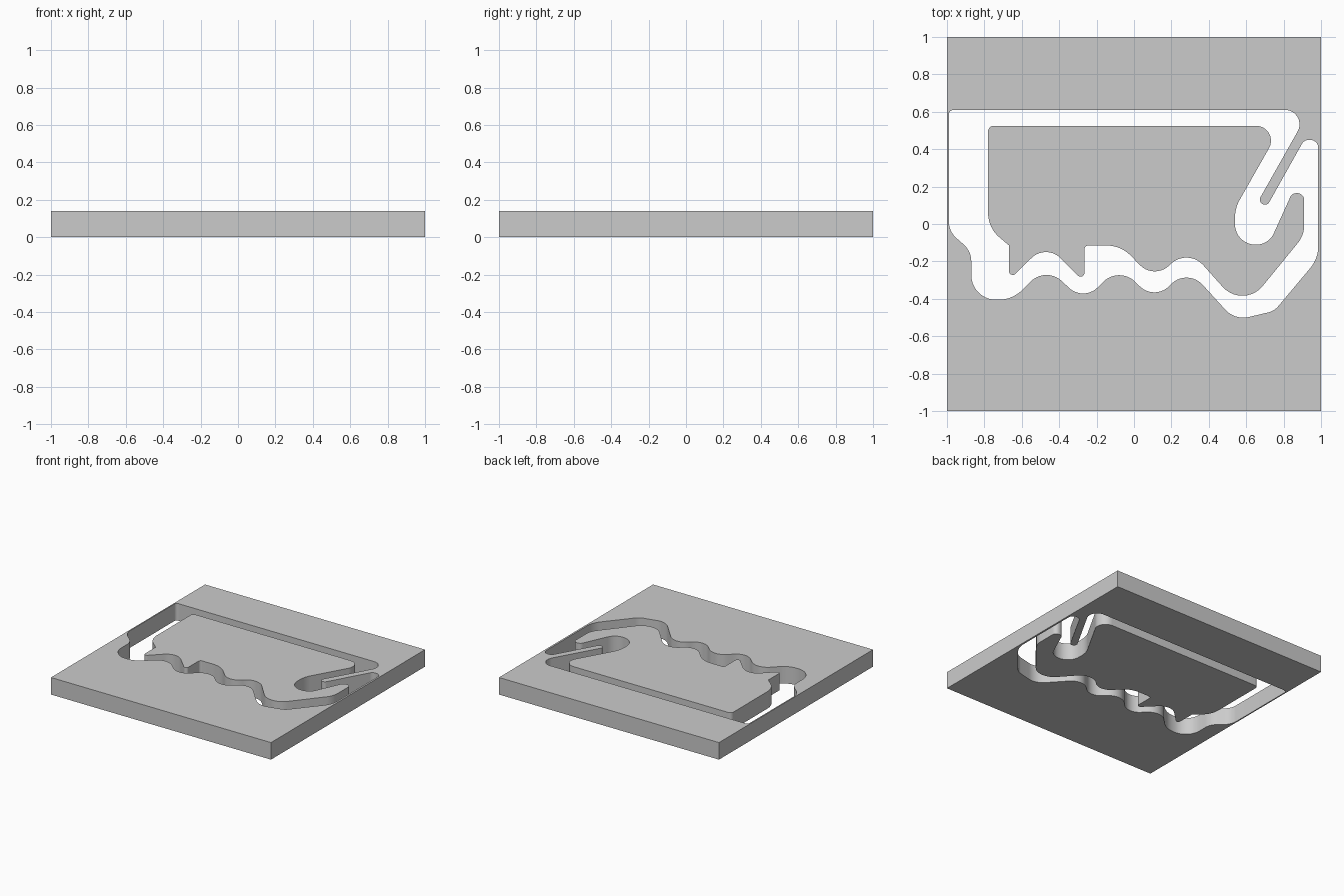
import bpy, bmesh, math
from mathutils import Vector

if "Cube" in bpy.data.objects:
    bpy.data.objects.remove(bpy.data.objects["Cube"])

HEIGHT = 0.14


def rounded(corners, steps=10):
    """Turn (x, y, radius) corners into a filleted 2D loop."""
    loop = []
    n = len(corners)
    for i, (x, y, r) in enumerate(corners):
        p = Vector((x, y))
        to_a = Vector(corners[i - 1][:2]) - p
        to_b = Vector(corners[(i + 1) % n][:2]) - p
        if r == 0:
            loop.append(p)
            continue
        half = to_a.angle(to_b) / 2
        reach = min(r / math.tan(half), to_a.length * 0.6, to_b.length * 0.6)
        r = reach * math.tan(half)
        a, b = to_a.normalized(), to_b.normalized()
        centre = p + (a + b).normalized() * (r / math.sin(half))
        start, end = p + a * reach - centre, p + b * reach - centre
        sweep = math.atan2(start.x * end.y - start.y * end.x, start.dot(end))
        for k in range(steps + 1):
            t = sweep * k / steps
            c, s = math.cos(t), math.sin(t)
            loop.append(centre + Vector((start.x * c - start.y * s,
                                         start.x * s + start.y * c)))
    return loop


def slab(name, loops):
    """Fill nested loops (holes stay open) and extrude to the plate height."""
    bm = bmesh.new()
    for loop in loops:
        vs = [bm.verts.new((p.x, p.y, 0)) for p in loop]
        for i, v in enumerate(vs):
            bm.edges.new((vs[i - 1], v))
    bmesh.ops.remove_doubles(bm, verts=bm.verts[:], dist=1e-4)
    bmesh.ops.triangle_fill(bm, use_beauty=True, use_dissolve=False,
                            edges=bm.edges[:], normal=(0, 0, 1))
    ext = bmesh.ops.extrude_face_region(bm, geom=bm.faces[:], use_keep_orig=True)
    top = [g for g in ext["geom"] if isinstance(g, bmesh.types.BMVert)]
    bmesh.ops.translate(bm, verts=top, vec=(0, 0, HEIGHT))
    bmesh.ops.recalc_face_normals(bm, faces=bm.faces[:])
    mesh = bpy.data.meshes.new(name)
    bm.to_mesh(mesh)
    bm.free()
    obj = bpy.data.objects.new(name, mesh)
    bpy.context.collection.objects.link(obj)
    bpy.ops.object.select_all(action='DESELECT')
    obj.select_set(True)
    bpy.context.view_layer.objects.active = obj
    bpy.ops.object.shade_smooth_by_angle(angle=math.radians(30))
    return obj


# Outer edge of the channel: top, tongue, right side, wavy bottom, left side
channel = [
    (-.99, .61, .025), (.94, .61, .077),
    (.663, .12, .027), (.71, .093, .027),
    (.91, .45, .043), (.985, .45, .043),
    (.985, -.185, .18), (.75, -.465, .1), (.54, -.515, .13),
    (.285, -.235, .115), (.11, -.41, .11),
    (-.08, -.225, .12), (-.27, -.415, .11), (-.47, -.225, .12),
    (-.65, -.405, .18), (-.87, -.405, .14),
    (-.87, -.145, .12), (-.99, -.04, .12),
]

# Island: top, hook pocket, hook tip, wavy bottom with two notches, left side
island = [
    (-.78, .525, .03), (.79, .525, .08),
    (.54, .085, .2), (.54, -.11, .11), (.72, -.11, .1),
    (.845, .165, .037), (.91, .165, .037),
    (.91, -.06, .15), (.584, -.459, .14),
    (.285, -.125, .12), (.11, -.30, .11), (-.07, -.115, .18),
    (-.265, -.115, .02), (-.265, -.31, .02),
    (-.47, -.105, .11), (-.668, -.30, .02),
    (-.668, -.115, 0), (-.78, -.02, .17),
]

square = [Vector(c) for c in ((-1, -1), (1, -1), (1, 1), (-1, 1))]
slab("base_plate", [square, rounded(channel)])
slab("inner_island", [rounded(island)])
